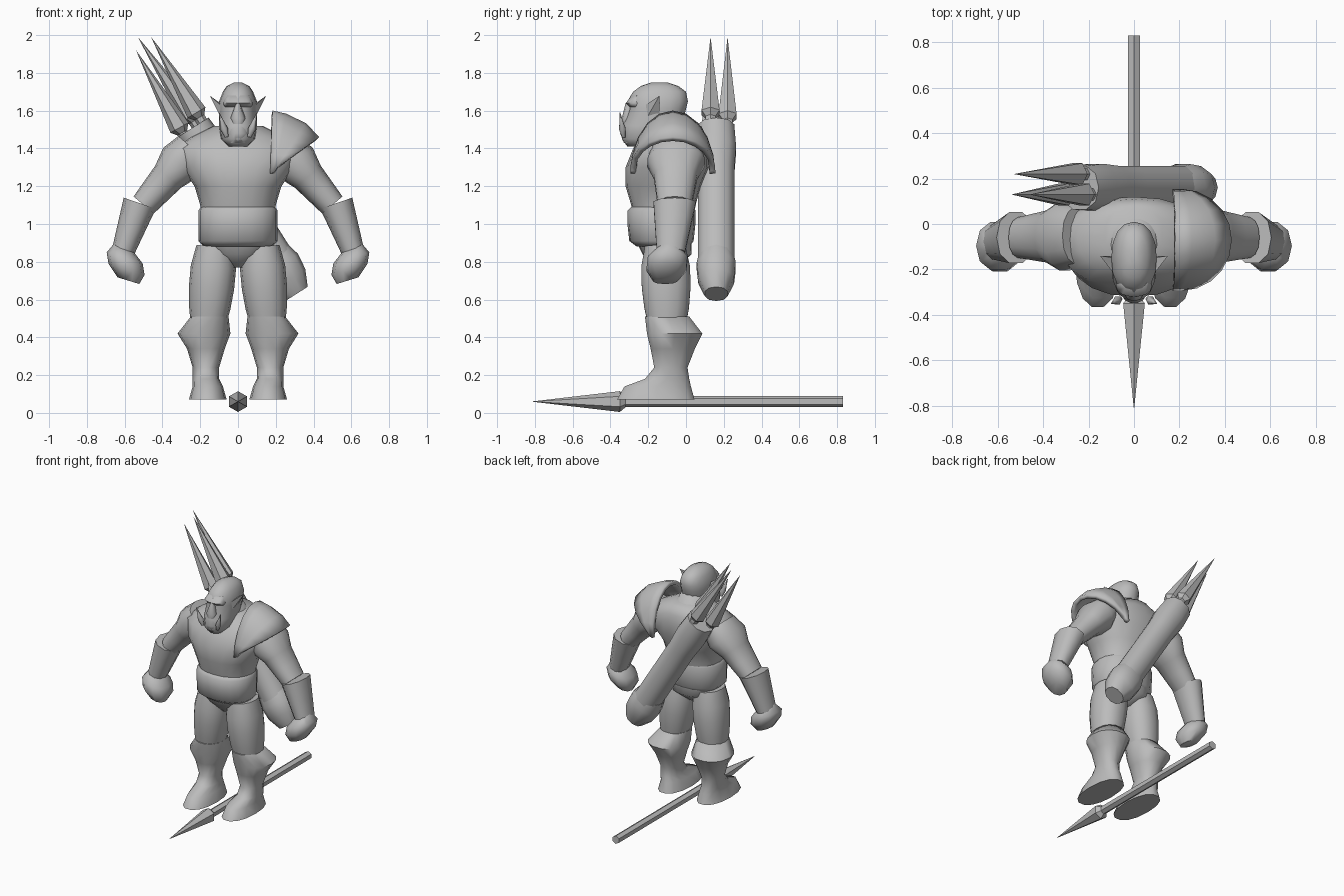
import bpy, bmesh, math
from mathutils import Vector

default_cube = bpy.data.objects.get("Cube")
if default_cube:
    bpy.data.objects.remove(default_cube, do_unlink=True)

grey = bpy.data.materials.new("plain_grey")
grey.use_nodes = True
grey.diffuse_color = (.5, .5, .5, 1)
shader = grey.node_tree.nodes["Principled BSDF"]
shader.inputs["Base Color"].default_value = grey.diffuse_color


def finish(name, bm, smooth_angle):
    """Turn a bmesh into a shaded object; no angle keeps flat faces."""
    bmesh.ops.recalc_face_normals(bm, faces=bm.faces[:])
    mesh = bpy.data.meshes.new(name)
    bm.to_mesh(mesh)
    bm.free()
    mesh.materials.append(grey)
    ob = bpy.data.objects.new(name, mesh)
    bpy.context.collection.objects.link(ob)
    if smooth_angle:
        bpy.ops.object.select_all(action="DESELECT")
        ob.select_set(True)
        bpy.context.view_layer.objects.active = ob
        bpy.ops.object.shade_smooth_by_angle(angle=math.radians(smooth_angle))
    return ob


def skin(bm, rows, closed):
    """Bridge neighbouring rows of vertices with quads."""
    count = len(rows[0])
    for row, following in zip(rows, rows[1:]):
        for i in range(count if closed else count - 1):
            j = (i + 1) % count
            bm.faces.new((row[i], row[j], following[j], following[i]))


def loft(name, rings, side=1, sides=14, tilt=0, smooth_angle=70):
    """Skin rounded rings given as x, y, z, width radius and depth radius."""
    bm = bmesh.new()
    rows = []
    for x, y, z, width, depth in rings:
        row = []
        for i in range(sides):
            turn = math.tau * i / sides
            cosine, sine = math.cos(turn), math.sin(turn)
            # Slightly squared oval
            across = width * math.copysign(abs(cosine) ** .9, cosine)
            along = depth * math.copysign(abs(sine) ** .9, sine)
            place = (side * (x + across * math.cos(tilt)), y + along, z + across * math.sin(tilt))
            row.append(bm.verts.new(place))
        rows.append(row)
    skin(bm, rows, closed=True)
    bm.faces.new(rows[0])
    bm.faces.new(rows[-1])
    return finish(name, bm, smooth_angle)


def column(name, rows, **options):
    """Central upright loft from rows of height, y, width and depth."""
    return loft(name, [(0, y, z, width, depth) for z, y, width, depth in rows], **options)


def limb(name, start, end, radii, ratio, tilt=None, **options):
    """Straight loft with evenly spaced radii, squared to its own axis."""
    start, end = Vector(start), Vector(end)
    axis = end - start
    if tilt is None:
        tilt = math.atan2(axis.x, -axis.z)
    rings = []
    for i, radius in enumerate(radii):
        centre = start.lerp(end, i / (len(radii) - 1))
        rings.append((*centre, radius, radius * ratio))
    return loft(name, rings, tilt=tilt, **options)


def cone(name, start, end, start_radius, end_radius):
    """Flat six-sided cone or rod between two points."""
    axis = end - start
    bm = bmesh.new()
    bmesh.ops.create_cone(bm, cap_ends=True, segments=6, radius1=start_radius,
                          radius2=end_radius, depth=axis.length)
    bm.transform(axis.to_track_quat("Z", "Y").to_matrix().to_4x4())
    bmesh.ops.translate(bm, verts=bm.verts[:], vec=(start + end) / 2)
    finish(name, bm, None)


def spear(name, tip, base, shaft_length):
    """Pointed head, short collar and straight shaft on one line."""
    tip, base = Vector(tip), Vector(base)
    backward = (base - tip).normalized()
    collar = base + backward * .03
    tail = base + backward * shaft_length
    head_radius, shaft_radius = .055, .03
    cone(name + "_head", base, tip, head_radius, 0)
    cone(name + "_collar", collar, base, shaft_radius, head_radius)
    cone(name + "_shaft", tail, collar, shaft_radius, shaft_radius)


# Torso, from crotch to base of the neck
column("torso", [
    (.77, -.11, .03, .06), (.84, -.1, .16, .13), (.92, -.12, .19, .15),
    (1.1, -.12, .2, .17), (1.2, -.12, .23, .2), (1.3, -.1, .3, .22),
    (1.4, -.08, .33, .2), (1.46, -.06, .25, .17), (1.52, -.05, .13, .13)], sides=20)

# Wide belt wrapped round the waist
column("belt", [
    (.88, -.12, .18, .14), (.91, -.13, .21, .17), (1, -.13, .21, .18),
    (1.07, -.13, .21, .18), (1.1, -.12, .19, .16)], sides=20)

# Neck, head and face
column("neck", [(1.44, -.05, .13, .12), (1.58, -.12, .08, .11)])
column("head", [
    (1.41, -.25, .05, .06), (1.45, -.22, .09, .12), (1.52, -.18, .1, .16),
    (1.61, -.15, .1, .15), (1.65, -.15, .1, .16), (1.7, -.14, .08, .14),
    (1.73, -.14, .06, .1), (1.75, -.14, .02, .04)], sides=16)
column("brow", [(1.62, -.26, .07, .04), (1.64, -.27, .08, .05), (1.68, -.25, .06, .04)])
column("nose", [(1.53, -.31, .03, .03), (1.56, -.31, .04, .03), (1.64, -.3, .01, .02)], sides=8)
column("muzzle", [(1.43, -.28, .05, .05), (1.48, -.28, .06, .07), (1.54, -.27, .06, .06)])

# Paired parts
for side, word in ((1, "left"), (-1, "right")):
    # Tusk rising from the jaw
    limb(word + "_tusk", (.06, -.33, 1.46), (.1, -.35, 1.59), (.01, .02, .01, .002),
         ratio=1, side=side, sides=6)

    # Pointed ear
    bm = bmesh.new()
    for x, y, z in ((.08, -.23, 1.62), (.08, -.22, 1.54), (.08, -.14, 1.55),
                    (.08, -.15, 1.63), (.15, -.14, 1.68)):
        bm.verts.new((side * x, y, z))
    bmesh.ops.convex_hull(bm, input=bm.verts[:])
    finish(word + "_ear", bm, None)

    # Arm from inside the shoulder to the elbow
    limb(word + "_upper_arm", (.24, -.05, 1.4), (.5, -.06, 1.1), (.1, .12, .09, .08, .07),
         ratio=1.3, side=side)

    # Forearm guard, then a mitten-like fist
    limb(word + "_forearm_guard", (.52, -.06, 1.11), (.61, -.08, .85), (.09, .08, .07, .06),
         ratio=1.3, side=side, sides=10, smooth_angle=50)
    limb(word + "_hand", (.61, -.09, .88), (.58, -.11, .7), (.05, .1, .1, .06),
         ratio=1.1, tilt=.3, side=side, sides=10, smooth_angle=50)

    # Thigh
    limb(word + "_thigh", (.12, -.11, .88), (.16, -.1, .45), (.1, .12, .12, .11, .09),
         ratio=1.1, side=side)

    # Tall boot with a flared cuff and a long foot
    loft(word + "_boot", [
        (.15, -.1, .51, .1, .12), (.18, -.06, .42, .14, .15), (.17, -.07, .34, .1, .12),
        (.17, -.08, .24, .07, .09), (.17, -.1, .18, .07, .12), (.16, -.15, .14, .08, .18),
        (.16, -.16, .07, .1, .21)], side=side, tilt=.1 * 0, smooth_angle=55)

# Shoulder plate on the left side only: arched strips from neck to arm
bm = bmesh.new()
strips = []
for inner_x, bulge, rise in ((.17, .01, .32), (.19, .06, .3), (.2, .15, .24), (.21, .21, .15)):
    strip = []
    for i in range(11):
        turn = math.pi * i / 10
        arch = math.sin(turn)
        low = 1.33 - rise / 5
        strip.append(bm.verts.new((inner_x + bulge * arch, -.07 - .21 * math.cos(turn), low + rise * arch)))
    strips.append(strip)
skin(bm, strips, closed=False)
plate = finish("shoulder_plate", bm, 45)
thickness = plate.modifiers.new("thickness", "SOLIDIFY")
thickness.thickness = .03
thickness.offset = 0

# Slanted quiver across the back, with a rounded foot
quiver_y = .16
limb("quiver", (-.24, quiver_y, 1.51), (.2, quiver_y, .81), (.1, .11, .1, .1, .1, .1, .1),
     ratio=1, sides=10, smooth_angle=50)
limb("quiver_foot", (.17, quiver_y, .85), (.31, quiver_y, .63), (.1, .12, .11, .07),
     ratio=.9, sides=10, smooth_angle=50)

# Spears in the quiver and one on the ground
spear("front_quiver_spear", (-.54, .13, 1.92), (-.31, .13, 1.51), .2)
spear("inner_quiver_spear", (-.46, .13, 1.99), (-.22, .13, 1.59), .2)
spear("rear_quiver_spear", (-.53, .22, 1.99), (-.25, .22, 1.57), .2)
spear("ground_spear", (0, -.82, .06), (0, -.35, .06), 1.18)
